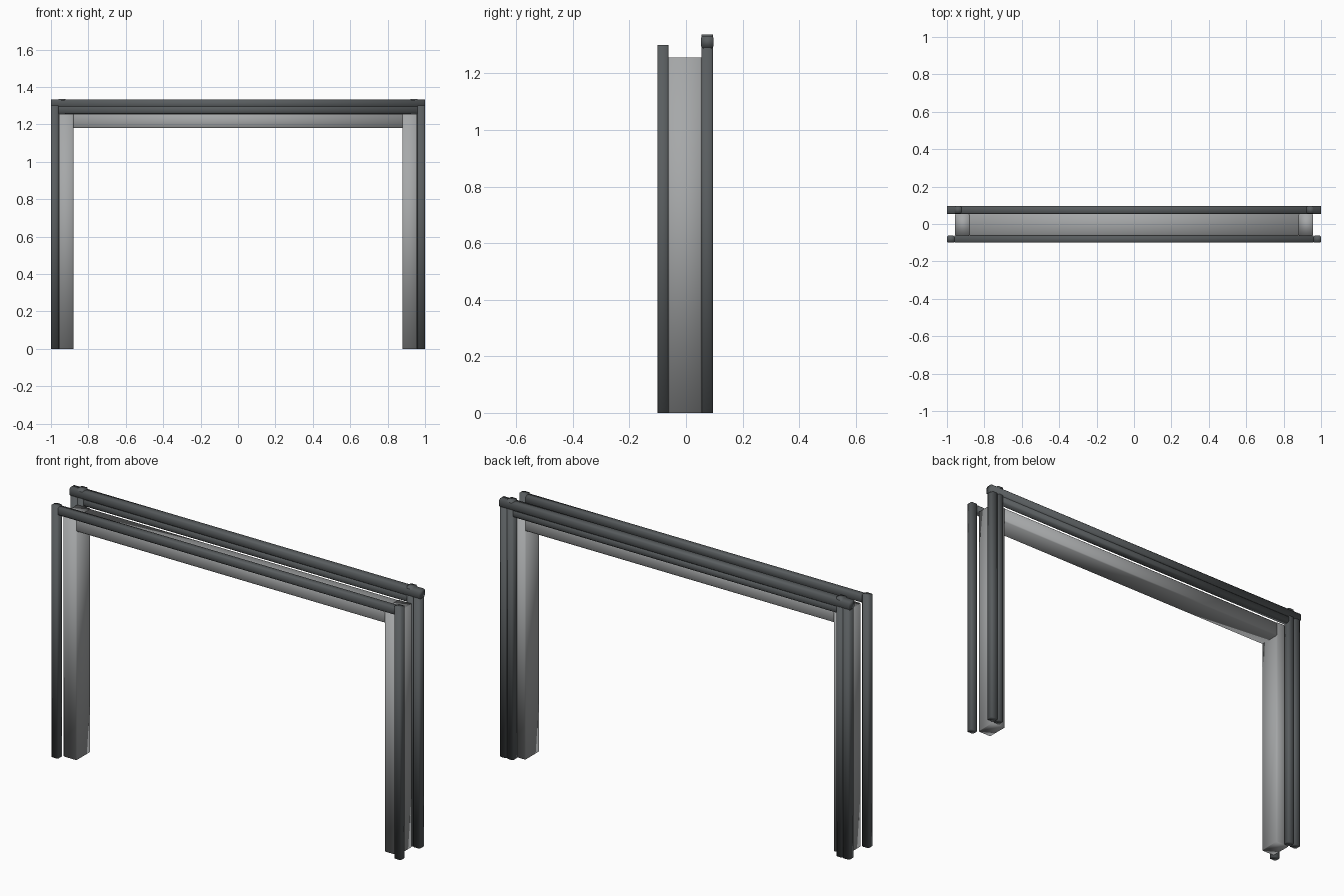
import bpy, bmesh

cube = bpy.data.objects.get("Cube")
if cube:
    bpy.data.objects.remove(cube, do_unlink=True)


def material(name, rgb):
    mat = bpy.data.materials.new(name)
    mat.use_nodes = True
    mat.diffuse_color = (*rgb, 1)
    mat.node_tree.nodes["Principled BSDF"].inputs["Base Color"].default_value = (*rgb, 1)
    return mat


DARK = material("dark steel", (0.10, 0.11, 0.115))
LIGHT = material("light grey panel", (0.38, 0.39, 0.395))


def beam(name, xs, ys, zs, mat, chamfer):
    """Box with its long edges chamfered, softly shaded all round."""
    lo, hi = zip(xs, ys, zs)
    size = [b - a for a, b in zip(lo, hi)]
    axis = size.index(max(size))
    bm = bmesh.new()
    bmesh.ops.create_cube(bm, size=1)
    for v in bm.verts:
        v.co = [(a + b) / 2 + c * s for a, b, c, s in zip(lo, hi, v.co, size)]
    long_edges = [e for e in bm.edges
                  if abs(e.verts[0].co[axis] - e.verts[1].co[axis]) > 0.01 + 0.5 * size[axis]
                  or abs(e.verts[0].co[axis] - e.verts[1].co[axis]) > 0.9 * size[axis]]
    bmesh.ops.bevel(bm, geom=long_edges, offset=chamfer, segments=1, affect='EDGES')
    for f in bm.faces:
        f.smooth = True
    mesh = bpy.data.meshes.new(name)
    bm.to_mesh(mesh)
    bm.free()
    mesh.materials.append(mat)
    obj = bpy.data.objects.new(name, mesh)
    bpy.context.collection.objects.link(obj)
    return obj


PANEL_Y = (-0.062, 0.055)
FRONT_Y = (-0.10, -0.062)
BACK_Y = (0.055, 0.095)

# Upright parts, repeated on both sides
for side, s in (("left", 1), ("right", -1)):
    def post(name, inner, outer, ys, top, mat, chamfer):
        beam(f"{side}_{name}", sorted((s * inner, s * outer)), ys, (0, top), mat, chamfer)

    post("jamb_panel", 0.88, 0.957, PANEL_Y, 1.255, LIGHT, 0.005)
    post("front_trim_post", 0.96, 1.0, FRONT_Y, 1.30, DARK, 0.006)
    post("back_outer_trim_post", 0.96, 1.0, BACK_Y, 1.292, DARK, 0.006)
    post("back_inner_trim_post", 0.923, 0.96, BACK_Y, 1.337, DARK, 0.006)

# Header panel and horizontal trims
beam("header_panel", (-0.88, 0.88), PANEL_Y, (1.18, 1.255), LIGHT, 0.005)
beam("front_trim_bar", (-0.96, 0.96), FRONT_Y, (1.257, 1.297), DARK, 0.006)
beam("back_lower_trim_bar", (-0.923, 0.923), BACK_Y, (1.255, 1.29), DARK, 0.006)
beam("back_upper_trim_bar", (-1.0, 1.0), (0.053, 0.097), (1.288, 1.332), DARK, 0.007)
